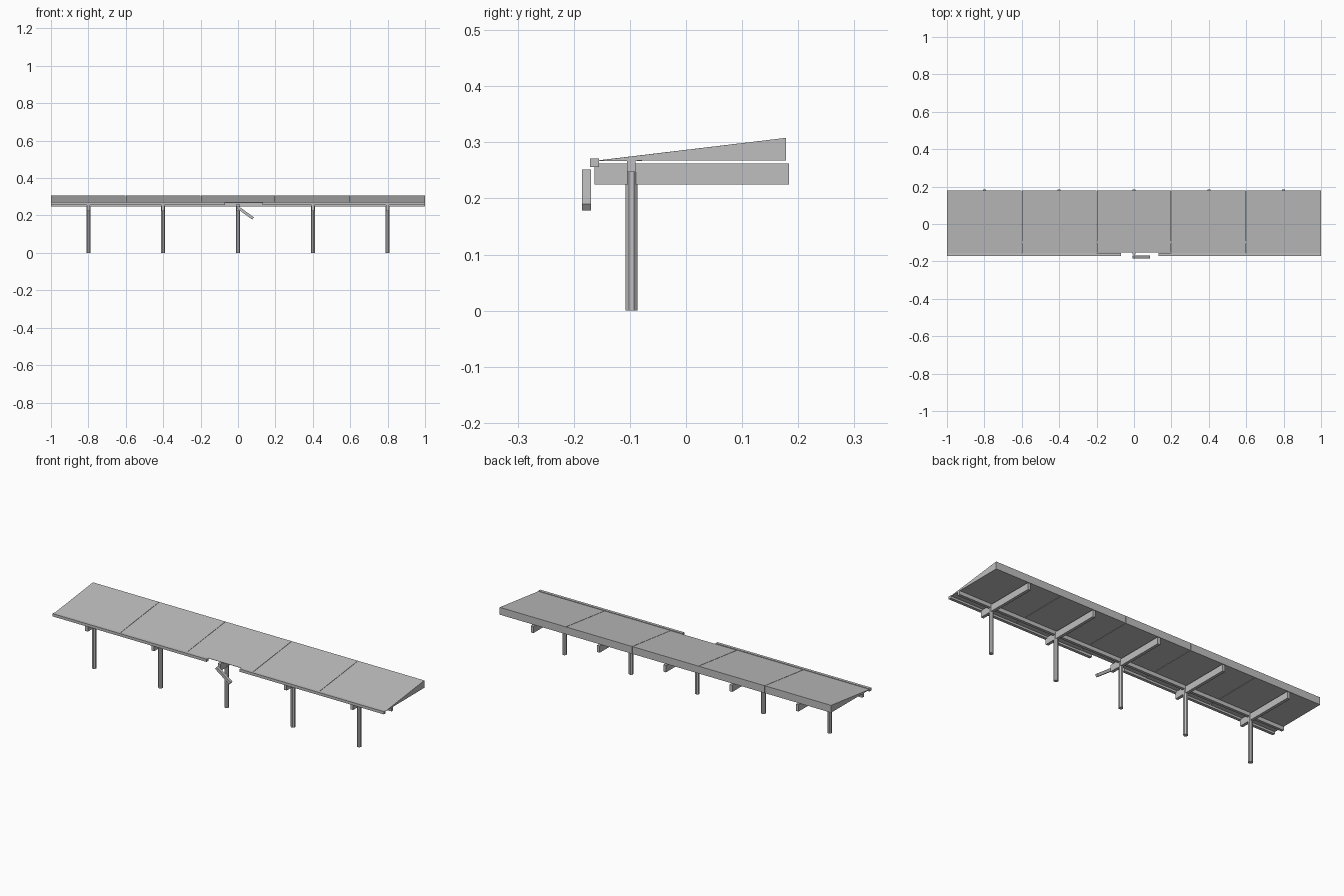
import bpy, bmesh, math
from mathutils import Matrix

if "Cube" in bpy.data.objects:
    bpy.data.objects.remove(bpy.data.objects["Cube"])

grey = bpy.data.materials.new("light_grey")
grey.diffuse_color = (0.52, 0.52, 0.52, 1)
grey.use_nodes = True
grey.node_tree.nodes["Principled BSDF"].inputs["Base Color"].default_value = grey.diffuse_color


def add(name, bm):
    bmesh.ops.recalc_face_normals(bm, faces=bm.faces)
    me = bpy.data.meshes.new(name)
    bm.to_mesh(me)
    bm.free()
    me.materials.append(grey)
    ob = bpy.data.objects.new(name, me)
    bpy.context.collection.objects.link(ob)
    return ob


def box(name, x, y, z):
    bm = bmesh.new()
    bmesh.ops.create_cube(bm, size=1)
    for v in bm.verts:
        for i, (lo, hi) in enumerate((x, y, z)):
            v.co[i] = lo if v.co[i] < 0 else hi
    return add(name, bm)


def extrude_x(name, profile, x0, x1):
    bm = bmesh.new()
    face = bm.faces.new([bm.verts.new((x0, y, z)) for y, z in profile])
    out = bmesh.ops.extrude_face_region(bm, geom=[face])
    for v in out["geom"]:
        if isinstance(v, bmesh.types.BMVert):
            v.co.x = x1
    return add(name, bm)


# Sloping wedge roof in five bays with hairline joints
wedge = [(-0.163, 0.267), (0.178, 0.268), (0.178, 0.308)]
short = [(-0.152, 0.267), (0.178, 0.268), (0.178, 0.308), (-0.152, 0.2685)]
for i in range(5):
    x0 = -1 + 0.4 * i
    extrude_x("roof_bay", short if i == 2 else wedge,
              x0 + (0.001 if i else 0), x0 + (0.399 if i < 4 else 0.4))

# Front edge rail in two lengths, leaving an opening for the arm
for x0, x1 in ((-1, -0.07), (0.13, 1)):
    box("front_edge_rail", (x0, x1), (-0.171, -0.155), (0.256, 0.271))

# Purlin running over the posts
box("purlin", (-1, 1), (-0.105, -0.09), (0.247, 0.2705))

# Posts with cantilever beams
for i in range(5):
    x = -0.8 + 0.4 * i
    box("cantilever_beam", (x - 0.008, x + 0.008), (-0.163, 0.184), (0.225, 0.262))
    bm = bmesh.new()
    bmesh.ops.create_cone(bm, cap_ends=True, segments=8, radius1=0.0119,
                          radius2=0.0119, depth=0.247,
                          matrix=Matrix.Translation((x, -0.097, 0.1235))
                          @ Matrix.Rotation(math.pi / 8, 4, 'Z'))
    add("post", bm)

# Tilted signal arm hanging in the opening
arm = box("tilted_arm", (0, 0.105), (-0.185, -0.169), (-0.015, 0))
arm.location = (0, 0, 0.252)
arm.rotation_euler = (0, math.radians(36), 0)
